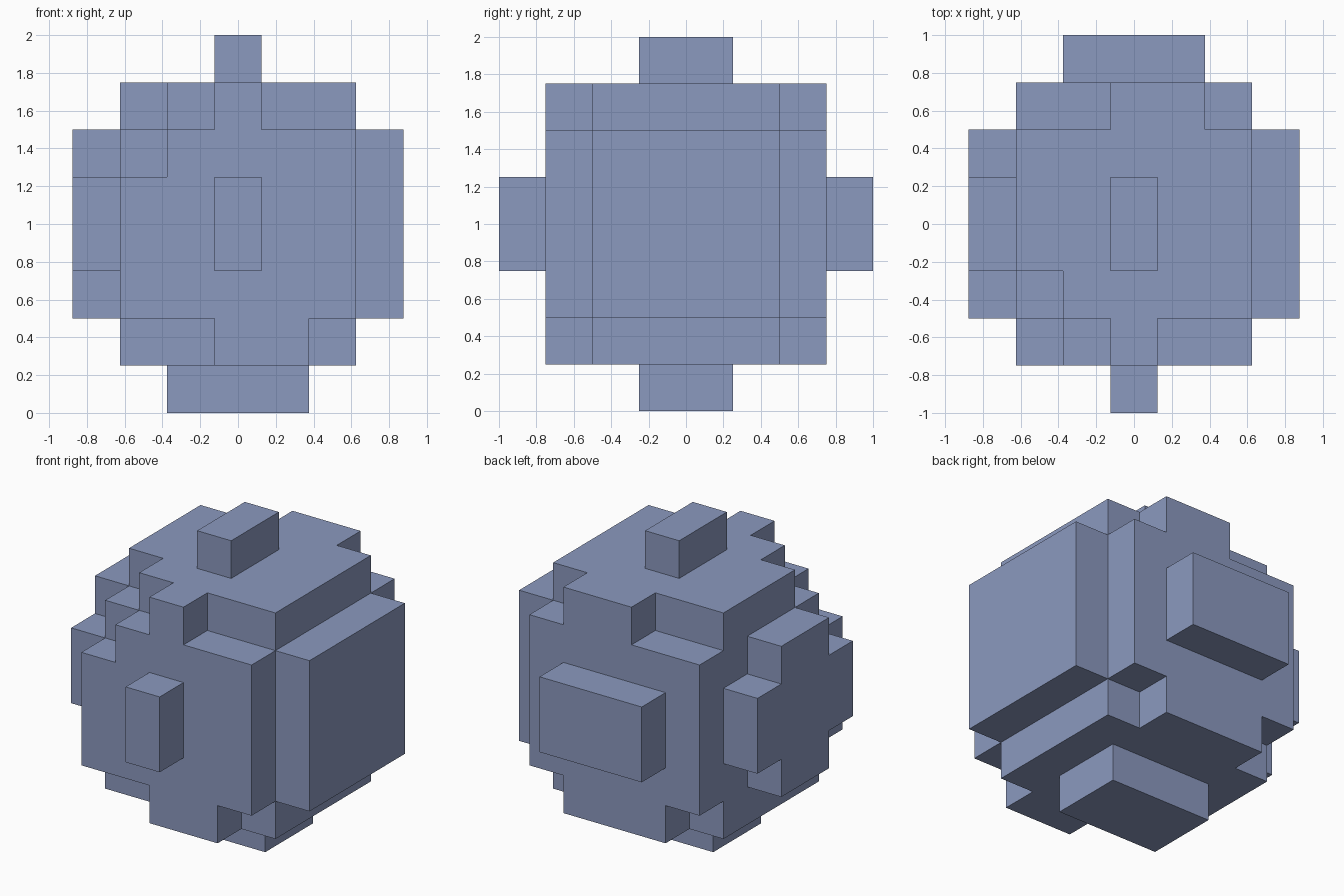
import bpy
import bmesh
from mathutils import Vector

CELL = 0.25  # every part sits on a regular block grid

cube = bpy.data.objects.get("Cube")
if cube:
    bpy.data.objects.remove(cube, do_unlink=True)

slate_blue = bpy.data.materials.new("slate_blue")
slate_blue.use_nodes = True
colour = (0.26, 0.32, 0.52, 1)
slate_blue.diffuse_color = colour
slate_blue.node_tree.nodes["Principled BSDF"].inputs["Base Color"].default_value = colour

# Places a profile point (a, b) at depth d along each extrusion axis
PLACE = {
    "x": lambda a, b, d: Vector((d, a, b)),
    "y": lambda a, b, d: Vector((a, d, b)),
    "z": lambda a, b, d: Vector((a, b, d)),
}


def stepped_prism(name, axis, start, end, bands):
    """Extrude a stepped outline; bands are (low, high, left, right) in cells."""
    outline = []
    for low, high, left, right in bands:
        outline += [(right, low), (right, high)]
    for low, high, left, right in reversed(bands):
        outline += [(left, high), (left, low)]
    place = PLACE[axis]
    bm = bmesh.new()
    base = bm.faces.new([bm.verts.new(place(a, b, start) * CELL) for a, b in outline])
    grown = bmesh.ops.extrude_face_region(bm, geom=[base])
    moved = [v for v in grown["geom"] if isinstance(v, bmesh.types.BMVert)]
    bmesh.ops.translate(bm, verts=moved, vec=place(0, 0, end - start) * CELL)
    bmesh.ops.recalc_face_normals(bm, faces=bm.faces)
    mesh = bpy.data.meshes.new(name)
    bm.to_mesh(mesh)
    bm.free()
    mesh.materials.append(slate_blue)
    obj = bpy.data.objects.new(name, mesh)
    bpy.context.collection.objects.link(obj)


# Core body and its top layer with one notched corner
stepped_prism("core", "z", 1, 6, [(-2, 2, -2.5, 2.5)])
stepped_prism("top_layer", "z", 6, 7, [(-2, -1, -1.5, 2.5), (-1, 2, -2.5, 2.5)])

# Stepped front and back layers
stepped_prism("front_layer", "y", -3, -2, [
    (1, 2, -0.5, 1.5), (2, 5, -2.5, 2.5), (5, 6, -1.5, 2.5), (6, 7, -0.5, 0.5)])
stepped_prism("back_layer", "y", 2, 3, [
    (1, 2, -1.5, 1.5), (2, 6, -2.5, 2.5), (6, 7, -0.5, 1.5)])

# Square plate on the left, cross-shaped plate on the right
stepped_prism("left_plate", "x", 2.5, 3.5, [(2, 6, -2, 2)])
stepped_prism("right_cross_plate", "x", -3.5, -2.5, [
    (2, 3, -1, 1), (3, 5, -2, 2), (5, 6, -1, 1)])

# Outer knobs: narrow at front and top, wide at back and bottom
for name, axis, start, low, half_width in (
        ("front_knob", "y", -4, 3, 0.5), ("back_knob", "y", 3, 3, 1.5),
        ("top_knob", "z", 7, -1, 0.5), ("bottom_knob", "z", 0, -1, 1.5)):
    stepped_prism(name, axis, start, start + 1, [(low, low + 2, -half_width, half_width)])
